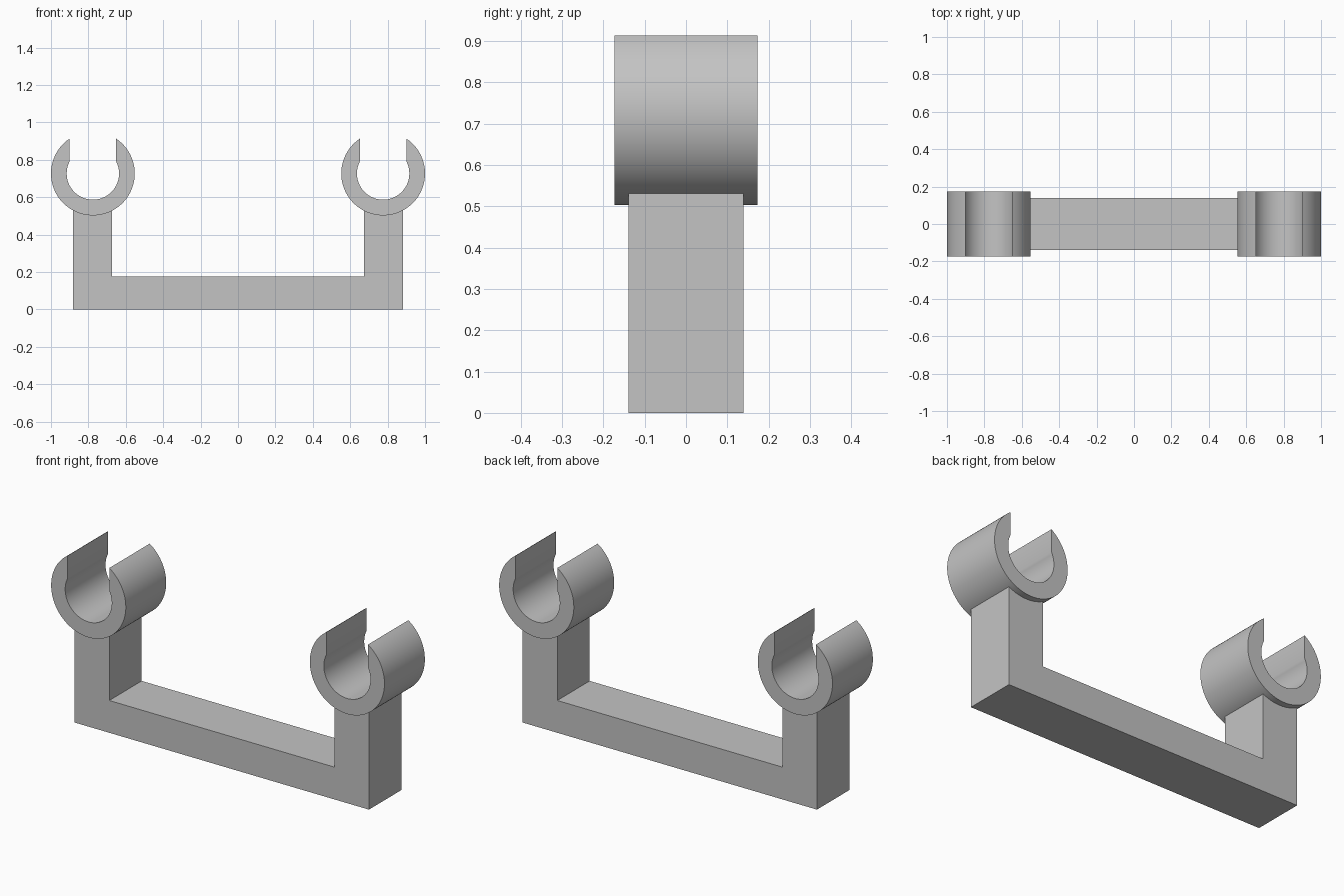
import bpy, bmesh
from math import asin, cos, pi, radians, sin

if "Cube" in bpy.data.objects:
    bpy.data.objects.remove(bpy.data.objects["Cube"], do_unlink=True)

GREY = (0.55, 0.55, 0.55, 1)
grey = bpy.data.materials.new("plain grey")
grey.use_nodes = True
grey.diffuse_color = GREY
grey.node_tree.nodes["Principled BSDF"].inputs["Base Color"].default_value = GREY


def extrude_profile(name, points, half_depth):
    """Extrude an x-z outline along y, centred on y = 0."""
    bm = bmesh.new()
    face = bm.faces.new([bm.verts.new((x, -half_depth, z)) for x, z in points])
    ext = bmesh.ops.extrude_face_region(bm, geom=[face])
    new_verts = [g for g in ext["geom"] if isinstance(g, bmesh.types.BMVert)]
    bmesh.ops.translate(bm, verts=new_verts, vec=(0, 2 * half_depth, 0))
    bmesh.ops.recalc_face_normals(bm, faces=bm.faces)
    mesh = bpy.data.meshes.new(name)
    bm.to_mesh(mesh)
    bm.free()
    mesh.materials.append(grey)
    obj = bpy.data.objects.new(name, mesh)
    bpy.context.collection.objects.link(obj)
    return obj


def arc(cx, cz, radius, start, end, steps):
    angles = [start + (end - start) * i / steps for i in range(steps + 1)]
    return [(cx + radius * sin(a), cz + radius * cos(a)) for a in angles]


CLIP_X, CLIP_Z = 0.776, 0.727
OUTER, INNER, SLOT = 0.224, 0.14, 0.125

# U-shaped bracket; the post tops end inside the clip walls
half = [(0.883, 0), (0.883, 0.545), (0.675, 0.545), (0.675, 0.175)]
extrude_profile("bracket", half + [(-x, z) for x, z in reversed(half)], 0.139)

# Open round clips with straight-sided slots at the top
for side, name in ((1, "left_clip"), (-1, "right_clip")):
    a, b = asin(SLOT / OUTER), asin(SLOT / INNER)
    outline = arc(side * CLIP_X, CLIP_Z, OUTER, a, 2 * pi - a, 64)
    outline += arc(side * CLIP_X, CLIP_Z, INNER, 2 * pi - b, b, 48)
    clip = extrude_profile(name, outline, 0.173)
    bpy.ops.object.select_all(action="DESELECT")
    clip.select_set(True)
    bpy.context.view_layer.objects.active = clip
    bpy.ops.object.shade_smooth_by_angle(angle=radians(25))
